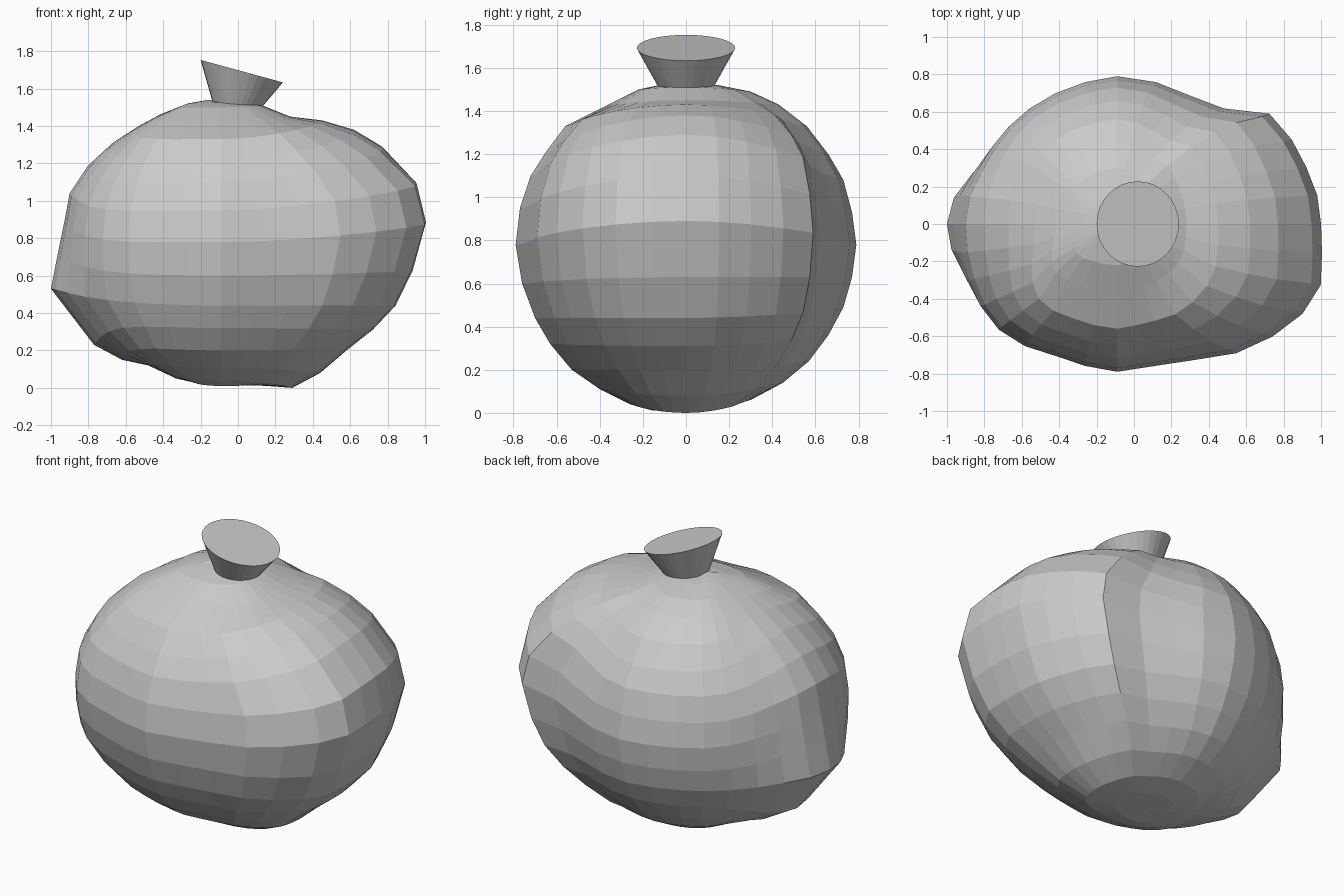
import bpy, bmesh
from math import sin, cos, pi, atan2, hypot

if "Cube" in bpy.data.objects:
    bpy.data.objects.remove(bpy.data.objects["Cube"])

CX = -0.09      # x of the body's vertical axis
SEG = 32

# Side profiles, bottom to top: (x or y, z) per ring
right = [(.10, .015), (.29, 0), (.44, .08), (.58, .20), (.72, .31), (.84, .44), (.93, .63), (1, .89),
         (.95, 1.10), (.77, 1.29), (.62, 1.38), (.45, 1.43), (.28, 1.45), (.13, 1.51), (.02, 1.53)]
left = [(-.20, .02), (-.33, .05), (-.48, .12), (-.62, .15), (-.77, .23), (-1, .53), (-.965, .71), (-.93, .88),
        (-.90, 1.04), (-.80, 1.19), (-.67, 1.31), (-.53, 1.40), (-.42, 1.46), (-.27, 1.52), (-.16, 1.54)]
front = [(.15, .01), (.26, .04), (.40, .11), (.53, .20), (.63, .32), (.70, .44), (.76, .60), (.79, .78),
         (.77, .95), (.72, 1.10), (.65, 1.21), (.56, 1.33), (.36, 1.43), (.22, 1.50), (.10, 1.525)]
back = [(.15, .025), (.30, .06), (.45, .14), (.57, .24), (.66, .36), (.73, .49), (.77, .63), (.79, .78),
        (.77, .93), (.73, 1.08), (.66, 1.20), (.56, 1.33), (.43, 1.43), (.30, 1.49), (.15, 1.52)]

# Lumpy outline seen from the top
outline = [(1, .0), (.93, .28), (.83, .47), (.69, .62), (.50, .61), (.35, .66), (.20, .73), (.06, .775),
           (-.09, .79), (-.40, .71), (-.65, .55), (-.85, .32), (-.95, .20), (-1, .0), (-.92, -.32),
           (-.83, -.47), (-.70, -.60), (-.40, -.71), (-.09, -.79), (.15, -.75), (.40, -.71),
           (.60, -.68), (.80, -.56), (.98, -.40), (1, -.12)]


def lump_table():
    """Outline as (angle, factor) against a plain ellipse."""
    rows = []
    for x, y in outline:
        u = (x - CX) / (1.09 if x > CX else .91)
        v = y / .79
        rows.append((atan2(v, u) % (2 * pi), hypot(u, v)))
    rows.sort()
    return rows + [(2 * pi, rows[0][1])]


def lookup(rows, a):
    for (a0, f0), (a1, f1) in zip(rows, rows[1:]):
        if a0 <= a <= a1:
            return f0 + (f1 - f0) * (a - a0) / max(a1 - a0, 1e-6)
    return 1.0


def loft(name, rings, bottom=None, top=None):
    """Skin closed rings; end with a pole point, or a flat cap."""
    bm = bmesh.new()
    loops = [[bm.verts.new(p) for p in r] for r in rings]
    n = len(loops[0])
    for a, b in zip(loops, loops[1:]):
        for i in range(n):
            j = (i + 1) % n
            bm.faces.new((a[i], a[j], b[j], b[i]))
    for ring, pole in ((loops[0][::-1], bottom), (loops[-1], top)):
        if pole is None:
            bm.faces.new(ring)
        else:
            v = bm.verts.new(pole)
            for i in range(n):
                bm.faces.new((ring[i], ring[(i + 1) % n], v))
    bmesh.ops.recalc_face_normals(bm, faces=bm.faces)
    me = bpy.data.meshes.new(name)
    bm.to_mesh(me)
    bm.free()
    ob = bpy.data.objects.new(name, me)
    bpy.context.collection.objects.link(ob)
    return ob


# Lumpy body; the low bulge on the left is narrow and fades into a round side
table = lump_table()
rings = []
for k in range(15):
    ring = []
    phi = pi * (k + 1) / 16
    for i in range(SEG):
        a = 2 * pi * i / SEG
        c, s = cos(a), sin(a)
        px, zx = (right if c > 0 else left)[k]
        if c < 0:
            w = c ** 4
            px = w * px + (1 - w) * (CX - .90 * sin(phi))
            zx = w * zx + (1 - w) * (.78 - .765 * cos(phi))
        py, zy = (back if s > 0 else front)[k]
        f = 1 + (lookup(table, a) - 1) * sin(phi)
        ring.append((CX + abs(px - CX) * c * f, py * s * f, zx * c * c + zy * s * s))
    rings.append(ring)
loft("body", rings, (CX, 0, .018), (CX, 0, 1.535))


# Flared stem with a slanted top
def disc(cx, cz, rx, ry, dz):
    return [(cx + rx * cos(t), ry * sin(t), cz + dz * cos(t))
            for t in (2 * pi * i / 32 for i in range(32))]


loft("stem", [disc(-.01, 1.505, .125, .125, -.02), disc(.02, 1.693, .22, .228, -.06)])
